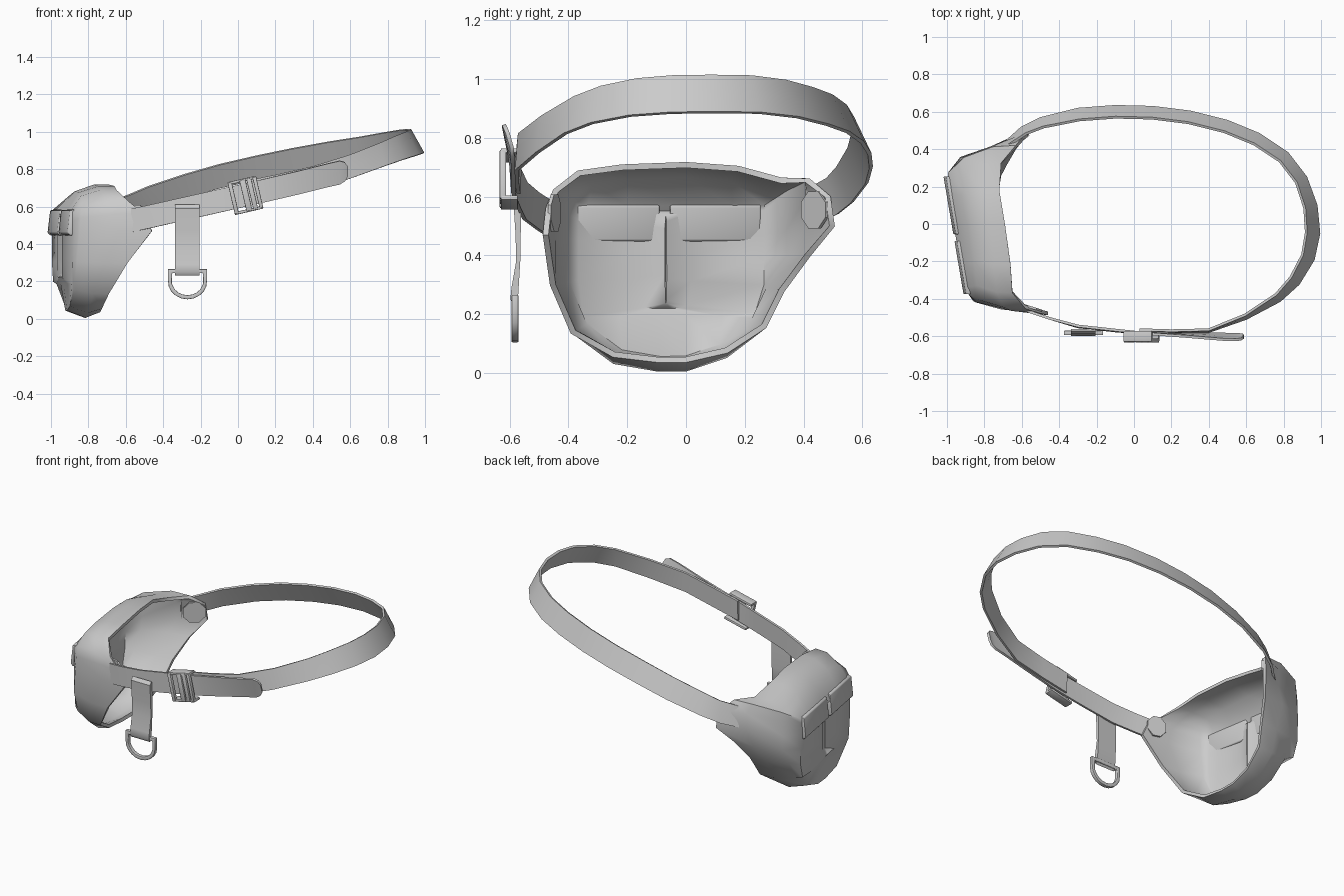
import bpy, bmesh, math
from mathutils import Vector, Matrix

if "Cube" in bpy.data.objects:
    bpy.data.objects.remove(bpy.data.objects["Cube"])

grey = bpy.data.materials.new("light grey")
grey.diffuse_color = (0.6, 0.6, 0.6, 1)
grey.use_nodes = True
grey.node_tree.nodes["Principled BSDF"].inputs["Base Color"].default_value = grey.diffuse_color


def finish(name, bm, thick=0, bevel=0, angle=40):
    """Turn a bmesh into a named, smooth-shaded object."""
    bmesh.ops.recalc_face_normals(bm, faces=bm.faces)
    me = bpy.data.meshes.new(name)
    bm.to_mesh(me)
    bm.free()
    me.materials.append(grey)
    ob = bpy.data.objects.new(name, me)
    bpy.context.collection.objects.link(ob)
    if thick:
        m = ob.modifiers.new("thickness", 'SOLIDIFY')
        m.thickness, m.offset = thick, 0
    if bevel:
        m = ob.modifiers.new("bevel", 'BEVEL')
        m.width, m.segments = bevel, 2
    bpy.ops.object.select_all(action='DESELECT')
    bpy.context.view_layer.objects.active = ob
    ob.select_set(True)
    for m in list(ob.modifiers):
        bpy.ops.object.modifier_apply(modifier=m.name)
    bpy.ops.object.shade_smooth_by_angle(angle=math.radians(angle))
    return ob


def loft(bm, rings, closed):
    """Bridge rows of points with quads; returns the rows of vertices."""
    rows = [[bm.verts.new(p) for p in r] for r in rings]
    n = len(rows[0])
    for a, b in zip(rows, rows[1:]):
        for i in range(n if closed else n - 1):
            j = (i + 1) % n
            bm.faces.new((a[i], a[j], b[j], b[i]))
    return rows


def box(bm, lo, hi, mat=Matrix()):
    """Axis-aligned box from corner to corner, then transformed."""
    lo, hi = Vector(lo), Vector(hi)
    m = mat @ Matrix.Translation((lo + hi) / 2) @ Matrix.Diagonal((*(hi - lo), 1))
    bmesh.ops.create_cube(bm, size=1, matrix=m)


def clamp(v, lo, hi):
    return max(lo, min(hi, v))


# Pouch shell: rim outline (x, y, z), then rings drawn in toward the front panel
rim = [(-.65, -.37, .68), (-.66, -.22, .70), (-.69, 0, .708), (-.72, .18, .695),
       (-.71, .33, .655), (-.63, .42, .655), (-.57, .49, .60), (-.56, .505, .50),
       (-.63, .42, .40), (-.68, .33, .28), (-.71, .27, .16), (-.73, .14, .06),
       (-.74, 0, .015), (-.74, -.1, .015), (-.73, -.25, .04), (-.69, -.39, .14),
       (-.59, -.46, .30), (-.46, -.485, .47), (-.50, -.475, .56), (-.58, -.45, .62)]
CY, CZ, SEAM = -.03, .37, -.07


def shrink(y, z, sy, sz, lo, hi):
    return clamp(CY + (y - CY) * sy, lo, hi), CZ + (z - CZ) * sz


edge, mid, shoulder, panel, inner, crease = [], [], [], [], [], []
for x, y, z in rim:
    edge.append((x, y * .985, max(z, .035 + z * .7)))
    y2, z2 = shrink(y, z, .87, .9, -.41, .35)
    x2 = -.92 + .08 * z2 - .1 * y2
    ym, zm = shrink(y, z, .97, 1, -.455, .42)
    mid.append((.55 * x + .45 * x2, ym, zm))
    shoulder.append((x2, y2, z2))
    # squarish pocket panel, tilted, with a sunken seam down its middle
    y3, z3 = shrink(y, z, .9, .8, -.37, .27)
    z3 = clamp(z3, .19, .575)
    panel.append((-.94 - .17 * y3, y3, z3))
    y4, z4 = SEAM + (y3 - SEAM) * .25, .4 + (z3 - .4) * .85
    inner.append((-.955 - .17 * y4, y4, z4))
    crease.append((-.915, SEAM, .4 + (z3 - .4) * .75))
bm = bmesh.new()
loft(bm, [edge, mid, shoulder, panel, inner, crease], True)
bmesh.ops.remove_doubles(bm, verts=bm.verts, dist=.004)
finish("pouch_shell", bm, thick=.02, angle=50)

# Two overhanging pocket flaps on the tilted front panel
for side, y0, y1 in (("front", -.375, -.09), ("back", -.055, .255)):
    bm = bmesh.new()
    prof = [(.567, .022), (.585, .012), (.58, -.012), (.46, -.026), (.445, -.01), (.45, .016)]
    rows = loft(bm, [[(-.95 - .17 * y + d, y, z) for z, d in prof] for y in (y0, y1)], True)
    for r in rows:
        bm.faces.new(r)
    finish(side + "_pocket_flap", bm, bevel=.006)


def band(name, path, height=.125, ends=None, thick=.014):
    """Strap along (x, y, top z, inward lean); lean tips the top edge inward."""
    pts = [Vector(p[:2]) for p in path]
    rings = []
    for i, (x, y, zt, lean) in enumerate(path):
        t = (pts[min(i + 1, len(pts) - 1)] - pts[max(i - 1, 0)]).normalized()
        n = Vector((-t.y, t.x)) * lean
        h = height * (ends or {}).get(i - len(path), 1)
        c = zt - height / 2
        rings.append([(x + n.x * k, y + n.y * k, c + (k - .5) * h) for k in (0, .5, 1)])
    bm = bmesh.new()
    loft(bm, rings, False)
    return finish(name, bm, thick=thick)


# Waist belt, running from the buckle round the far side to the back of the pouch
band("waist_belt", [
    (.03, -.57, .735, .005), (.2, -.575, .77, .005), (.4, -.575, .815, .01),
    (.6, -.505, .875, .02), (.78, -.41, .94, .04), (.88, -.32, .975, .055),
    (.96, -.19, 1.0, .065), (.99, -.05, 1.01, .07), (.975, .1, 1.012, .065),
    (.92, .25, 1.01, .06), (.82, .38, .995, .06), (.67, .48, .97, .06),
    (.5, .55, .945, .06), (.3, .6, .91, .06), (.1, .625, .87, .06),
    (-.1, .63, .825, .06), (-.3, .615, .77, .06), (-.5, .565, .705, .05),
    (-.6, .515, .665, .04), (-.7, .425, .625, .02)])

# Adjustable front strap with rounded tongue
band("front_strap", [
    (-.57, -.465, .588, 0), (-.45, -.505, .614, 0), (-.3, -.55, .648, .005),
    (-.1, -.572, .693, .005), (.1, -.588, .738, .0), (.3, -.588, .785, -.015),
    (.48, -.588, .83, -.03), (.545, -.59, .845, -.03), (.572, -.591, .85, -.025),
    (.586, -.592, .853, -.015)], ends={-2: .8, -1: .42})

# Reinforcing patches inside the two pouch ears
for name, a, b, z in (("front_ear_patch", (-.60, -.43), (-.49, -.465), .545),
                      ("back_ear_patch", (-.665, .395), (-.56, .48), .555)):
    bm = bmesh.new()
    a, b = Vector(a), Vector(b)
    c, d = (a + b) / 2, (b - a) / 2
    vs = []
    for k in range(8):
        t = (k + .5) * math.pi / 4
        p = c + d * math.cos(t) * 1.05
        vs.append(bm.verts.new((p.x, p.y, z + .068 * math.sin(t))))
    bm.faces.new(vs)
    finish(name, bm, thick=.012)

# Slide buckle: frame rails and three bars, tilted with the strap
tilt = Matrix.Translation((.04, -.6, .66)) @ Matrix.Rotation(math.radians(-13), 4, 'Y')
bm = bmesh.new()
for z in (-.09, .074):
    box(bm, (-.078, -.03, z), (.078, .028, z + .016), tilt)
for x, w in ((-.078, .022), (-.014, .032), (.024, .026), (.058, .02)):
    box(bm, (x, -.034, -.085), (x + w, -.012, .085), tilt)
finish("slide_buckle", bm, bevel=.004)

# Hanging strap folded round the ring
bm = bmesh.new()
side = [(-.572, .61), (-.588, .59), (-.580, .47), (-.578, .38), (-.594, .29), (-.598, .25),
        (-.586, .232), (-.572, .25), (-.564, .38), (-.562, .5), (-.562, .6)]
rows = loft(bm, [[(x, y, z) for y, z in side] for x in (-.338, -.206)], True)
for r in rows:
    bm.faces.new(r)
finish("hanging_strap", bm)

# D-shaped ring: straight bar on top and a half-round bow below
cx, cy, cz, R = -.27, -.582, .2, .094
path = [(cx - R, .255), (cx - R, cz)]
path += [(cx + R * math.cos(t), cz + R * .9 * math.sin(t))
         for t in (math.pi * (1 + k / 10) for k in range(1, 10))]
path += [(cx + R, cz), (cx + R, .255)]
centre = Vector((cx, .2))
rings = []
for p in map(Vector, path):
    d = p - centre
    d = d.normalized() * .011 if p.y <= cz else Vector((math.copysign(.011, d.x), .011))
    rings.append([(p.x + s * d.x, cy + w, p.y + s * d.y)
                  for s, w in ((1, -.012), (1, .012), (-1, .012), (-1, -.012))])
bm = bmesh.new()
loft(bm, rings + [rings[0]], True)
bmesh.ops.remove_doubles(bm, verts=bm.verts, dist=1e-5)
finish("d_ring", bm, bevel=.004)
